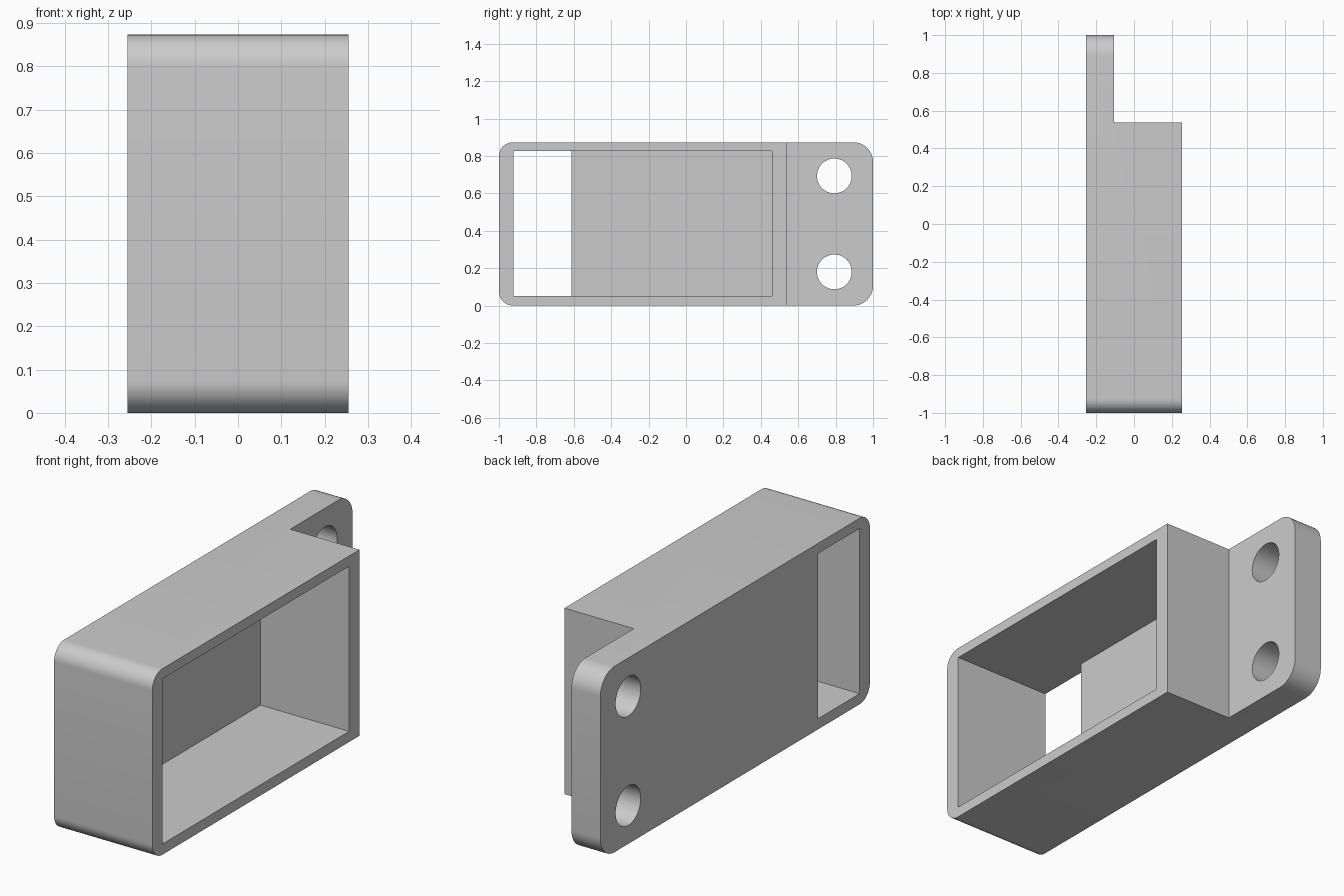
import bpy
import bmesh
from math import sin, cos, pi

if "Cube" in bpy.data.objects:
    bpy.data.objects.remove(bpy.data.objects["Cube"])

HALF_W, HEIGHT = 0.255, 0.873        # half width along x, total height
FLANGE_X = -0.105                    # inner face of the mounting flange
FLOOR_X = -0.205                     # inner face of the thin floor
BODY_END = 0.537                     # end of the box, start of the flange
OVER = 0.1                           # cutter overshoot


def prism(name, outline, lo, hi, axis):
    """Extrude a 2D outline along x (outline is y, z) or z (outline is x, y)."""
    bm = bmesh.new()
    place = (lambda a, b: (lo, a, b)) if axis == "x" else (lambda a, b: (a, b, lo))
    face = bm.faces.new([bm.verts.new(place(a, b)) for a, b in outline])
    new = bmesh.ops.extrude_face_region(bm, geom=[face])["geom"]
    shift = (hi - lo, 0, 0) if axis == "x" else (0, 0, hi - lo)
    bmesh.ops.translate(bm, vec=shift, verts=[v for v in new if isinstance(v, bmesh.types.BMVert)])
    bmesh.ops.recalc_face_normals(bm, faces=bm.faces)
    mesh = bpy.data.meshes.new(name)
    bm.to_mesh(mesh)
    bm.free()
    obj = bpy.data.objects.new(name, mesh)
    bpy.context.collection.objects.link(obj)
    return obj


def arc(cy, cz, r, start, sweep, steps):
    return [(cy + r * cos(start + sweep * i / steps), cz + r * sin(start + sweep * i / steps))
            for i in range(steps + 1)]


# Rounded side outline: small radius at the front, larger at the flange end
rf, rb = 0.075, 0.105
outline = (arc(-1 + rf, rf, rf, pi, pi / 2, 12)
           + arc(1 - rb, rb, rb, -pi / 2, pi / 2, 12)
           + arc(1 - rb, HEIGHT - rb, rb, 0, pi / 2, 12)
           + arc(-1 + rf, HEIGHT - rf, rf, pi / 2, pi / 2, 12))
bracket = prism("bracket_housing", outline, -HALF_W, HALF_W, "x")

# Step that leaves only the thin flange at the back
step = [(FLANGE_X, BODY_END), (HALF_W + OVER, BODY_END),
        (HALF_W + OVER, 1 + OVER), (FLANGE_X, 1 + OVER)]
cutters = [prism("flange_step_cutter", step, -OVER, HEIGHT + OVER, "z")]

# Cavity open to the left, with a window through the floor at the front
front, window, back = -0.923, -0.613, 0.46
cavity = [(HALF_W + OVER, front), (HALF_W + OVER, back), (FLOOR_X, back),
          (FLOOR_X, window), (-HALF_W - OVER, window), (-HALF_W - OVER, front)]
cutters.append(prism("cavity_cutter", cavity, 0.05, 0.825, "z"))

# Two screw holes through the flange
for z in (0.18, HEIGHT - 0.18):
    circle = arc(0.793, z, 0.093, 0, 2 * pi, 48)[:-1]
    cutters.append(prism("screw_hole_cutter", circle, -HALF_W - OVER, HALF_W + OVER, "x"))

bpy.context.view_layer.objects.active = bracket
for cutter in cutters:
    mod = bracket.modifiers.new(cutter.name, "BOOLEAN")
    mod.operation = "DIFFERENCE"
    mod.solver = "EXACT"
    mod.object = cutter
    bpy.ops.object.modifier_apply(modifier=mod.name)
    bpy.data.objects.remove(cutter)

# Single grey material
grey = bpy.data.materials.new("light grey")
grey.use_nodes = True
colour = (0.6, 0.6, 0.6, 1)
grey.diffuse_color = colour
grey.node_tree.nodes["Principled BSDF"].inputs["Base Color"].default_value = colour
bracket.data.materials.clear()
bracket.data.materials.append(grey)

bpy.ops.object.select_all(action="DESELECT")
bracket.select_set(True)
bpy.ops.object.shade_smooth_by_angle(angle=pi / 6)
